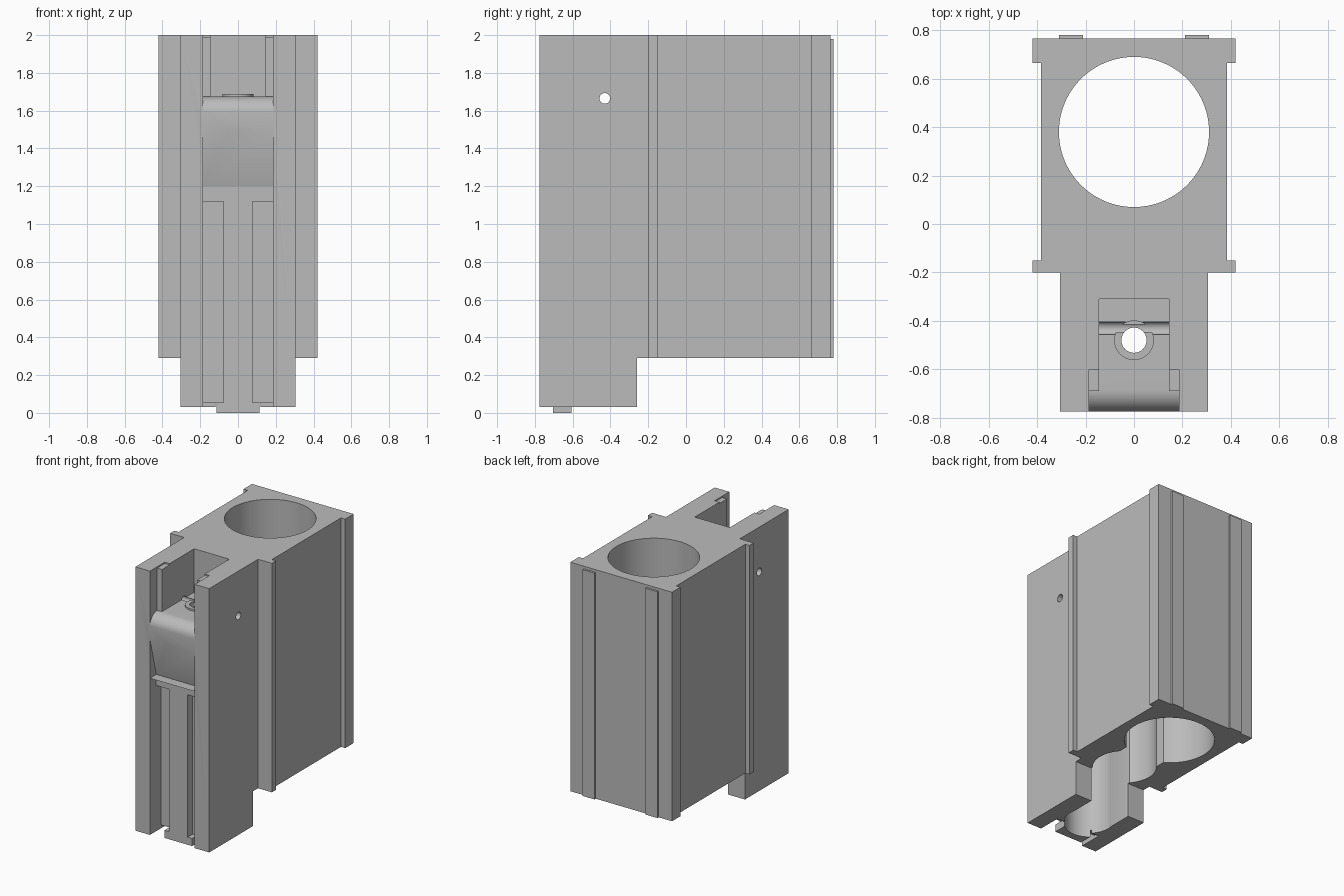
import bpy, bmesh, math
from mathutils import Matrix, Vector

if "Cube" in bpy.data.objects:
    bpy.data.objects.remove(bpy.data.objects["Cube"])

grey = bpy.data.materials.new("plain grey")
grey.use_nodes = True
COLOUR = (0.5, 0.5, 0.5, 1)
grey.diffuse_color = COLOUR
grey.node_tree.nodes["Principled BSDF"].inputs["Base Color"].default_value = COLOUR


def finish(name, bm):
    bmesh.ops.recalc_face_normals(bm, faces=bm.faces)
    mesh = bpy.data.meshes.new(name)
    bm.to_mesh(mesh)
    bm.free()
    mesh.materials.append(grey)
    obj = bpy.data.objects.new(name, mesh)
    bpy.context.collection.objects.link(obj)
    return obj


def extrude(name, points, offset):
    bm = bmesh.new()
    face = bm.faces.new([bm.verts.new(p) for p in points])
    out = bmesh.ops.extrude_face_region(bm, geom=[face])
    verts = [v for v in out["geom"] if isinstance(v, bmesh.types.BMVert)]
    bmesh.ops.translate(bm, verts=verts, vec=Vector(offset))
    return finish(name, bm)


def box(name, x0, x1, y0, y1, z0, z1):
    return extrude(name, [(x0, y0, z0), (x1, y0, z0), (x1, y1, z0), (x0, y1, z0)],
                   (0, 0, z1 - z0))


def mirrored(half):
    return half + [(-x, y) for x, y in reversed(half)]


def prism(name, half, z0, z1):
    return extrude(name, [(x, y, z0) for x, y in mirrored(half)], (0, 0, z1 - z0))


def cylinder(name, y, r, z0, z1, segments=64):
    bm = bmesh.new()
    bmesh.ops.create_cone(bm, cap_ends=True, segments=segments, radius1=r, radius2=r,
                          depth=z1 - z0, matrix=Matrix.Translation((0, y, (z0 + z1) / 2)))
    return finish(name, bm)


def combine(target, other, operation):
    mod = target.modifiers.new(other.name, "BOOLEAN")
    mod.operation, mod.solver, mod.object = operation, "EXACT", other
    bpy.context.view_layer.objects.active = target
    bpy.ops.object.modifier_apply(modifier=mod.name)
    bpy.data.objects.remove(other)


def cut(target, other):
    combine(target, other, "DIFFERENCE")


# Flanged rear housing together with the narrower front column
body = prism("housing", [(0.305, -0.775), (0.305, -0.2), (0.42, -0.2), (0.42, -0.15),
                         (0.385, -0.15), (0.385, 0.665), (0.42, 0.665), (0.42, 0.765)],
             0.03, 2)
cut(body, box("underside_cut", -1, 1, -0.26, 1, -0.1, 0.29))

# Large through bore, with narrower bores entering from below
cut(body, cylinder("main_bore", 0.38, 0.31, -0.1, 2.1, 96))
cut(body, cylinder("middle_bore", -0.1, 0.22, -0.1, 1.5))
cut(body, cylinder("front_bore", -0.48, 0.17, -0.1, 1.5))
cut(body, box("bore_passage", -0.165, 0.165, -0.48, 0.2, -0.1, 1.49))

# Open front slot and the deeper pocket at its top
cut(body, box("top_slot", -0.185, 0.185, -0.9, -0.6, 1.675, 2.1))
cut(body, box("top_pocket", -0.145, 0.145, -0.7, -0.31, 1.675, 2.1))
cut(body, box("front_slot", -0.185, 0.185, -0.9, -0.705, -0.1, 1.2))

# Rounded nose with a face sloping inward below it
nose = [(-0.9, 1.2), (-0.7, 1.2), (-0.775, 1.49), (-0.775, 1.59)]
for i in range(1, 13):
    a = math.radians(90 * i / 12)
    nose.append((-0.685 - 0.09 * math.cos(a), 1.59 + 0.085 * math.sin(a)))
nose += [(-0.685, 1.7), (-0.9, 1.7)]
cut(body, extrude("nose_cut", [(-0.185, y, z) for y, z in nose], (0.37, 0, 0)))

# Grooves beside the centre bar, and notches at their foot
for s in (-1, 1):
    xs = sorted((s * 0.077, s * 0.185))
    cut(body, box("bar_groove", *xs, -0.8, -0.645, -0.1, 1.12))
    xs = sorted((s * 0.115, s * 0.185))
    cut(body, box("foot_notch", *xs, -0.8, -0.6, -0.1, 0.055))

# Vertical hole with a raised collar, then the cross pin hole
combine(body, cylinder("collar", -0.48, 0.082, 1.6, 1.688, 48), "UNION")
cut(body, cylinder("vertical_hole", -0.48, 0.052, 1.4, 2.1, 48))
ring = [(-0.5, -0.43 + 0.028 * math.cos(i * math.tau / 32),
         1.665 + 0.028 * math.sin(i * math.tau / 32)) for i in range(32)]
cut(body, extrude("pin_hole", ring, (1, 0, 0)))

# Guide strips, rear ribs and bottom tab
parts = [body, box("bottom_tab", -0.115, 0.115, -0.705, -0.6, 0, 0.056)]
for s, side in ((-1, "right"), (1, "left")):
    xs = sorted((s * 0.145, s * 0.185))
    parts.append(box(side + "_guide_strip", *xs, -0.69, -0.6, 1.67, 1.99))
    xs = sorted((s * 0.21, s * 0.31))
    parts.append(box(side + "_rear_rib", *xs, 0.765, 0.78, 0.29, 1.98))
cut(parts[1], cylinder("tab_clearance", -0.48, 0.17, -0.1, 0.2))

# Smooth the round surfaces only
bpy.ops.object.select_all(action="DESELECT")
for obj in parts:
    obj.select_set(True)
bpy.context.view_layer.objects.active = body
bpy.ops.object.shade_smooth_by_angle(angle=math.radians(30))
